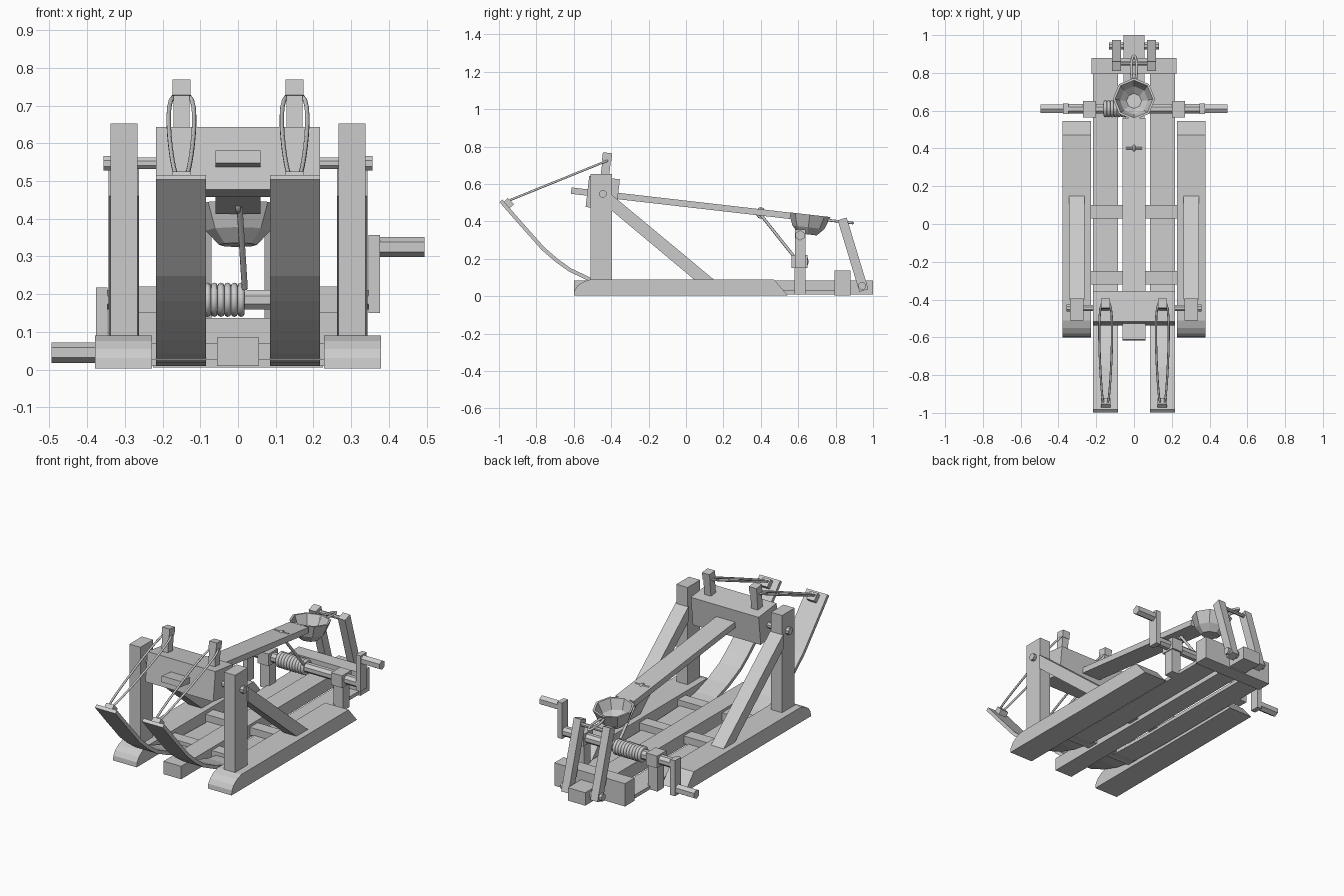
import bpy, bmesh
from math import sin, cos, pi, atan
from mathutils import Vector, Matrix

if "Cube" in bpy.data.objects:
    bpy.data.objects.remove(bpy.data.objects["Cube"])

TILT = -atan(0.115)
PIVOT = Vector((0, -0.445, 0.545))
R = Matrix.Rotation(TILT, 4, 'X')


def swing(x, u, v):
    """Point in the tilted frame of the throwing arm"""
    return PIVOT + R @ Vector((x, u, v))


def finish(name, bm):
    bmesh.ops.recalc_face_normals(bm, faces=bm.faces)
    me = bpy.data.meshes.new(name)
    bm.to_mesh(me)
    bm.free()
    ob = bpy.data.objects.new(name, me)
    bpy.context.collection.objects.link(ob)
    return ob


def box(name, c, s, tilt=0):
    bm = bmesh.new()
    bmesh.ops.create_cube(bm, size=1)
    M = Matrix.Translation(c) @ Matrix.Rotation(tilt, 4, 'X') @ Matrix.Diagonal((*s, 1))
    bm.transform(M)
    return finish(name, bm)


def span(name, x, y, z):
    return box(name, [(a + b) / 2 for a, b in (x, y, z)], [b - a for a, b in (x, y, z)])


def prism(name, pts, x0, x1):
    """Side profile (y, z) extruded along x"""
    bm = bmesh.new()
    f = bm.faces.new([bm.verts.new((x0, y, z)) for y, z in pts])
    g = bmesh.ops.extrude_face_region(bm, geom=[f])['geom']
    bmesh.ops.translate(bm, vec=(x1 - x0, 0, 0),
                        verts=[v for v in g if isinstance(v, bmesh.types.BMVert)])
    return finish(name, bm)


def rod(name, x0, x1, y, z, r, n=8):
    return prism(name, [(y + r * cos(2 * pi * (i + .5) / n), z + r * sin(2 * pi * (i + .5) / n))
                        for i in range(n)], x0, x1)


def rope(name, pts, r, closed=False, res=2):
    cu = bpy.data.curves.new(name, 'CURVE')
    cu.dimensions = '3D'
    cu.bevel_depth = r
    cu.bevel_resolution = res
    cu.use_fill_caps = True
    sp = cu.splines.new('POLY')
    sp.points.add(len(pts) - 1)
    for p, q in zip(sp.points, pts):
        p.co = (*q, 1)
    sp.use_cyclic_u = closed
    ob = bpy.data.objects.new(name, cu)
    bpy.context.collection.objects.link(ob)
    return ob


def pair(s, a, b):
    return sorted((s * a, s * b))


# leaf spring profile: centre line thickened along its normal
line = [Vector(p) for p in ((-.99, .51), (-.885, .39), (-.765, .255), (-.69, .19), (-.62, .14),
                            (-.51, .088), (-.4, .052), (-.25, .028), (0, .02), (.8, .02))]
up, low = [], []
for i, p in enumerate(line):
    t = (line[min(i + 1, len(line) - 1)] - line[max(i - 1, 0)]).normalized()
    n = Vector((-t.y, t.x)) * .01
    up.append(p + n)
    low.append(p - n)
leaf = [tuple(p) for p in up + low[::-1]]

for s, side in ((-1, 'left'), (1, 'right')):
    # side frame
    prism(side + '_skid', [(-.6, .003), (-.597, .03), (-.58, .055), (-.55, .076), (-.51, .09),
                           (.47, .09), (.545, .003)], *pair(s, .228, .379))
    span(side + '_upright', pair(s, .267, .338), (-.51, -.395), (.088, .652))
    prism(side + '_brace', [(-.4, .545), (-.4, .46), (.045, .088), (.15, .088)], *pair(s, .262, .344))
    rod(side + '_axle_washer', *pair(s, .338, .357), -.445, .547, .021)
    # spring, its tip clip, and the peg tied to it
    prism(side + '_leaf_spring', leaf, *pair(s, .085, .217))
    box(side + '_spring_clip', (s * .15, -.947, .498), (.05, .046, .03), -.8)
    box(side + '_peg', swing(s * .15, 0, .13), (.042, .045, .11), TILT)
    box(side + '_peg_cap', swing(s * .15, 0, .202), (.048, .05, .042), TILT)
    a, b = Vector((s * .15, -.412, .728)), Vector((s * .15, -.955, .508))
    loop = []
    for i in range(24):
        t = 2 * pi * i / 24
        k = (1 - cos(t)) / 2
        w = .041 * (1 - .45 * k) * (abs(sin(t)) ** .5) * (1 if sin(t) > 0 else -1)
        loop.append(a.lerp(b, k) + Vector((w, 0, 0)))
    rope(side + '_spring_rope', loop, .006, True)
    # windlass bearing
    span(side + '_bearing', pair(s, .2, .27), (.565, .65), (.15, .22))
    span(side + '_bearing_post', pair(s, .205, .265), (.58, .64), (.01, .15))
    # crank, the two handles pointing opposite ways
    span(side + '_crank_arm', pair(s, .346, .376), (.582, .638),
         (.15, .357) if s > 0 else (.012, .217))
    rod(side + '_crank_handle', *pair(s, .37, .495), .61, .185 + s * .14, .027, 6)
    # trigger lever
    box(side + '_trigger_post', (s * .093, .893, .222), (.046, .05, .4), .294)
    rod(side + '_trigger_pivot', *pair(s, .05, .132), .942, .055, .021)

# lower frame
span('centre_rail', (-.056, .056), (-.6, 1), (.01, .085))
for y in (-.285, .065):
    span('cross_bar', (-.23, .23), (y - .035, y + .035), (.025, .07))
span('rear_cross_block', (-.226, .226), (.795, .88), (.005, .137))
rod('trigger_bar', -.105, .105, .85, .39, .011)

# throwing arm
rod('main_axle', -.345, .345, -.445, .547, .017)
box('pivot_block', PIVOT + Vector((0, 0, .006)), (.434, .165, .168), TILT)
box('throwing_arm', swing(0, .42, 0), (.12, 1.18, .034), TILT)

# octagonal bowl, open on top
bm = bmesh.new()
rings = []
for r, v in ((.05, -.088), (.086, -.05), (.112, .018), (.1, .018), (.075, -.04), (.04, -.072)):
    rings.append([bm.verts.new(swing(r * cos(i * pi / 4), 1.112 + r * sin(i * pi / 4), v))
                  for i in range(8)])
for p, q in zip(rings, rings[1:]):
    for i in range(8):
        j = (i + 1) % 8
        bm.faces.new((p[i], p[j], q[j], q[i]))
bm.faces.new(rings[0])
bm.faces.new(rings[-1])
finish('bowl', bm)
rope('latch_loop', [swing(.015 * sin(t), 1.275 + .07 * cos(t), 0)
                    for t in [2 * pi * i / 16 for i in range(16)]], .007, True)

# windlass
rod('windlass_axle', -.35, .35, .61, .185, .028)
for k in range(10):
    rope('rope_coil', [(-.152 + .0178 * k, .61 + .036 * cos(t), .185 + .036 * sin(t))
                       for t in [2 * pi * i / 16 for i in range(16)]], .0095, True)
rope('pull_rope', [(.004, .4, .435), (.018, .575, .215)], .008)
# pull ring and pin on the arm
rod('rope_pin', -.043, .043, .4, .462, .007)
rope('pin_loop', [(0, .4 + .018 * cos(t), .445 + .024 * sin(t))
                  for t in [2 * pi * i / 12 for i in range(12)]], .007, True)
